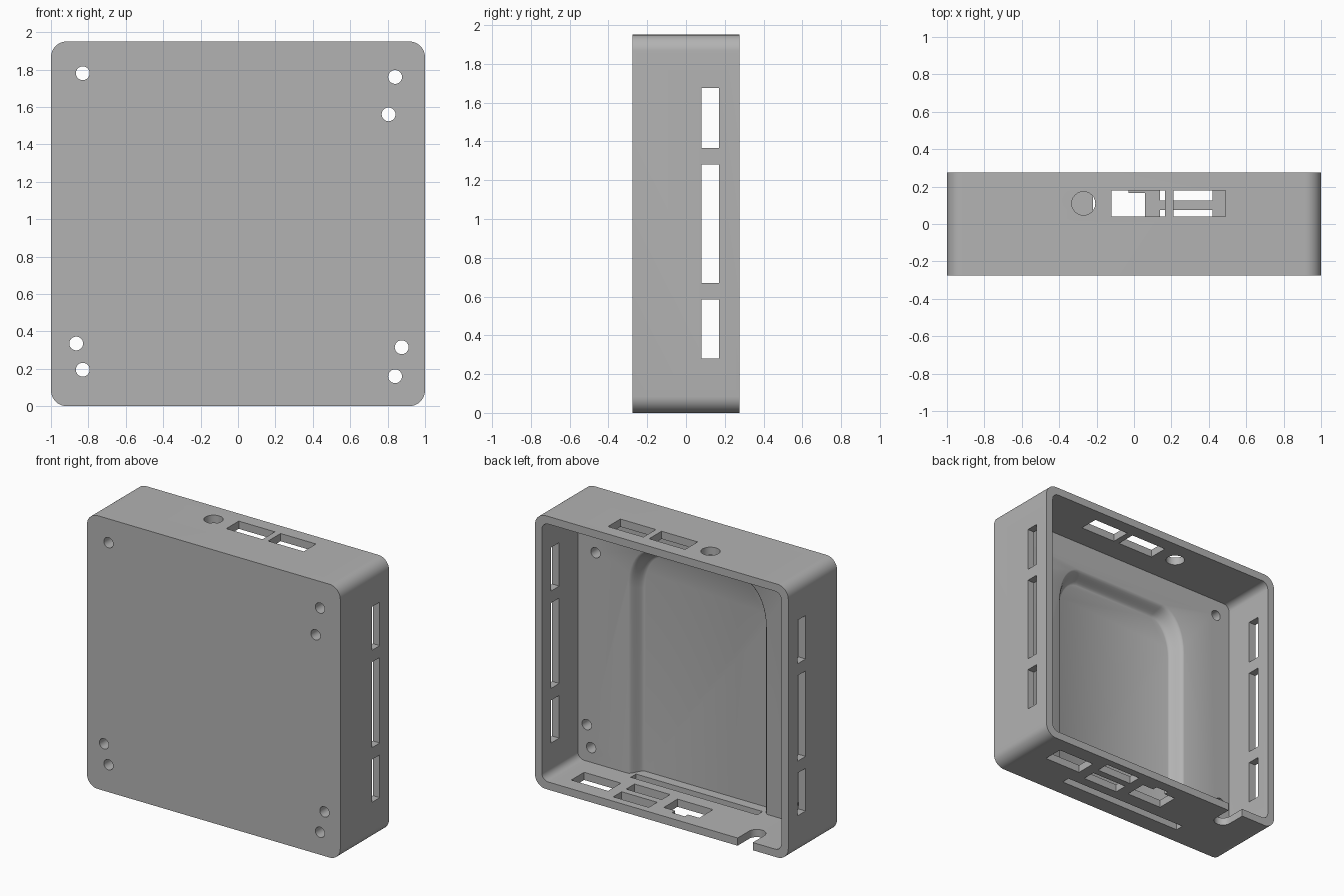
import bpy, bmesh, math

cube = bpy.data.objects.get("Cube")
if cube:
    bpy.data.objects.remove(cube, do_unlink=True)

HEIGHT, DEPTH, WALL = 1.95, 0.275, 0.055
LEDGE = -0.13            # inner face of the thick front panel
POCKET_DEPTH = 0.09


def loft(bm, rings):
    """Closed solid through matching rings of points."""
    loops = [[bm.verts.new(p) for p in ring] for ring in rings]
    faces = [bm.faces.new(loops[0]), bm.faces.new(loops[-1])]
    n = len(loops[0])
    for a, b in zip(loops, loops[1:]):
        for i in range(n):
            j = (i + 1) % n
            faces.append(bm.faces.new((a[i], a[j], b[j], b[i])))
    bmesh.ops.recalc_face_normals(bm, faces=faces)


def make_object(name, bm):
    mesh = bpy.data.meshes.new(name)
    bm.to_mesh(mesh)
    bm.free()
    obj = bpy.data.objects.new(name, mesh)
    bpy.context.collection.objects.link(obj)
    return obj


def arc(cx, cz, rx, rz, start, end, steps=10):
    angles = [math.radians(start + (end - start) * i / steps) for i in range(steps + 1)]
    return [(cx + rx * math.cos(a), cz + rz * math.sin(a)) for a in angles]


def rounded_outline(inset, radius):
    """Rounded rectangle of the case, shrunk by inset."""
    x, low, high = 1 - inset - radius, inset + radius, HEIGHT - inset - radius
    corners = [(x, high, 0), (-x, high, 90), (-x, low, 180), (x, low, 270)]
    return [p for cx, cz, a in corners for p in arc(cx, cz, radius, radius, a, a + 90)]


def at_y(outline, y):
    return [(x, y, z) for x, z in outline]


def at_z(outline, z):
    return [(x, y, z) for x, y in outline]


def rect(u0, u1, v0, v1):
    return [(u0, v0), (u1, v0), (u1, v1), (u0, v1)]


def cut(target, bm):
    cutter = make_object("cutter", bm)
    cutter.hide_render = True
    mod = target.modifiers.new("cut", 'BOOLEAN')
    mod.operation, mod.solver, mod.object = 'DIFFERENCE', 'EXACT', cutter
    bpy.context.view_layer.objects.active = target
    bpy.ops.object.modifier_apply(modifier=mod.name)
    bpy.data.objects.remove(cutter, do_unlink=True)


# Outer shell
bm = bmesh.new()
loft(bm, [at_y(rounded_outline(0, 0.085), y) for y in (-DEPTH, DEPTH)])
case = make_object("open_case", bm)

# Main cavity, open at the back
bm = bmesh.new()
loft(bm, [at_y(rounded_outline(WALL, 0.05), y) for y in (LEDGE, DEPTH + 0.1)])
cut(case, bm)


# Sunken pocket with softly curved sides, running down to the bottom wall
def pocket_outline(inset):
    w, top = 0.55 - inset, 1.69 - inset
    rx, rz = 0.19 - inset / 2, 0.3 - inset / 2
    return ([(-w, WALL), (w, WALL)]
            + arc(w - rx, top - rz, rx, rz, 0, 90)
            + arc(rx - w, top - rz, rx, rz, 90, 180))


bm = bmesh.new()
rings = [at_y(pocket_outline(0), LEDGE + 0.05)]
for i in range(9):
    t = i / 8
    drop = t * t * (3 - 2 * t)
    rings.append(at_y(pocket_outline(0.07 * t), LEDGE - POCKET_DEPTH * drop))
loft(bm, rings)
cut(case, bm)

# Screw holes through the front panel
bm = bmesh.new()
for x, z in [(-0.83, 1.78), (0.84, 1.76), (0.805, 1.56), (-0.865, 0.335),
             (-0.83, 0.195), (0.875, 0.315), (0.84, 0.16)]:
    hole = arc(x, z, 0.037, 0.037, 0, 345, 23)
    loft(bm, [at_y(hole, y) for y in (-DEPTH - 0.1, LEDGE + 0.05)])

# Vent slots through both side walls
for z0, z1 in [(0.28, 0.585), (0.67, 1.28), (1.365, 1.675)]:
    slot = rect(0.08, 0.17, z0, z1)
    for s in (-1, 1):
        loft(bm, [[(s * x, y, z) for y, z in slot] for x in (0.9, 1.1)])

# Port openings in the top wall
top_ports = [rect(-0.12, 0.165, 0.04, 0.18), rect(0.21, 0.49, 0.04, 0.18),
             arc(-0.27, 0.11, 0.063, 0.063, 0, 345, 23)]
for port in top_ports:
    loft(bm, [at_z(port, z) for z in (HEIGHT - 0.1, HEIGHT + 0.1)])

# Port openings in the bottom wall
network_port = [(-0.22, 0.01), (0.06, 0.01), (0.06, 0.165), (-0.03, 0.165),
                (-0.03, 0.2), (-0.13, 0.2), (-0.13, 0.165), (-0.22, 0.165)]
cable_notch = [(-0.6, 0.4), (-0.72, 0.4)] + arc(-0.66, 0.145, 0.06, 0.06, 180, 360, 14)
bottom_ports = [rect(0.5, 0.79, 0.02, 0.165), rect(0.14, 0.42, 0.125, 0.22),
                rect(0.14, 0.42, -0.02, 0.075), rect(-0.5, 0.5, -0.15, -0.09),
                network_port, cable_notch]
for port in bottom_ports:
    loft(bm, [at_z(port, z) for z in (-0.1, 0.1)])
cut(case, bm)

# Plain grey plastic
grey = bpy.data.materials.new("grey_plastic")
grey.use_nodes = True
color = (0.45, 0.45, 0.45, 1)
grey.diffuse_color = color
grey.node_tree.nodes["Principled BSDF"].inputs["Base Color"].default_value = color
case.data.materials.clear()
case.data.materials.append(grey)
for poly in case.data.polygons:
    poly.material_index = 0

bpy.ops.object.select_all(action='DESELECT')
case.select_set(True)
bpy.context.view_layer.objects.active = case
bpy.ops.object.shade_smooth_by_angle(angle=math.radians(32))
